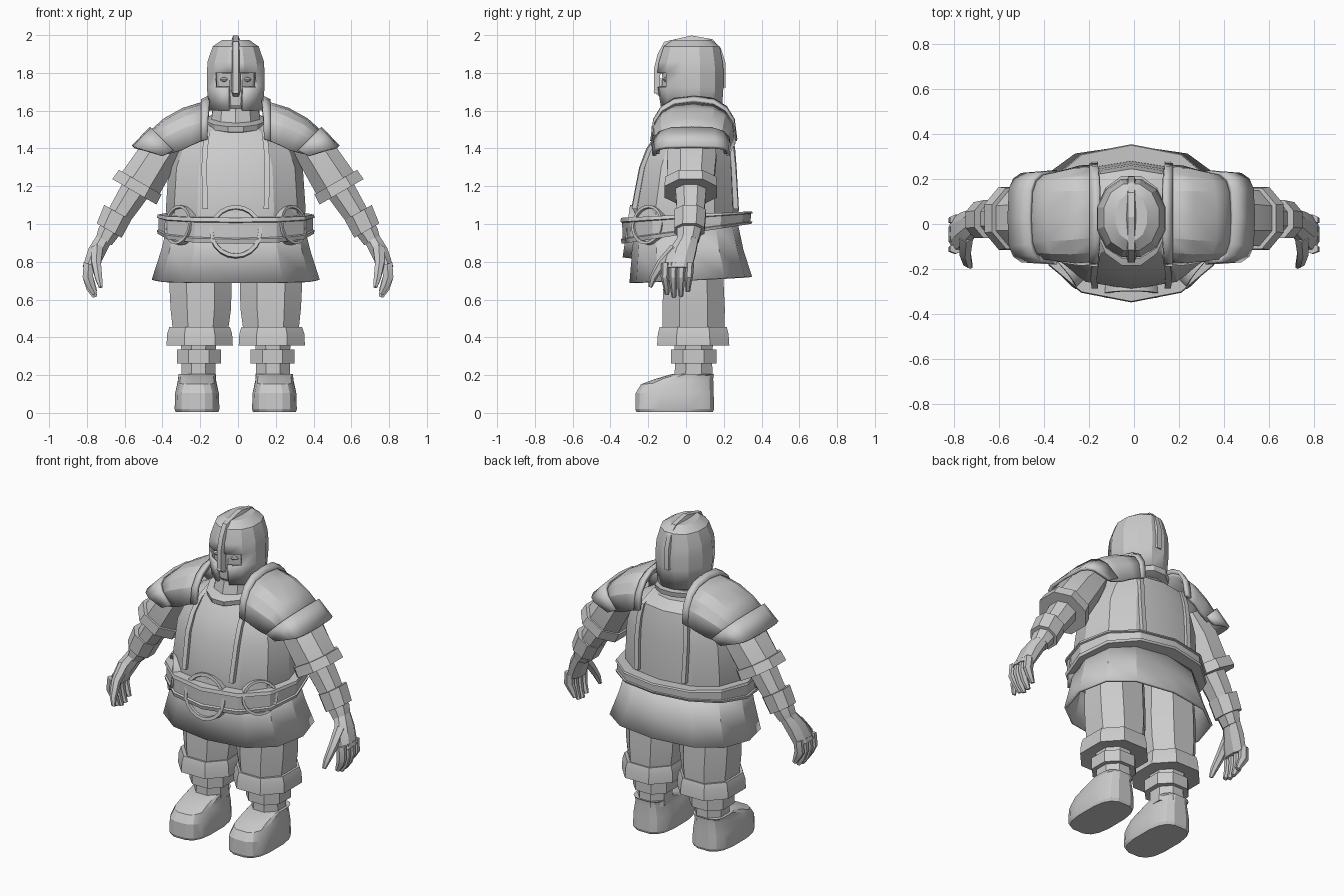
import bpy, bmesh
from math import sin, cos, pi, radians
from mathutils import Vector, Matrix

if "Cube" in bpy.data.objects:
    bpy.data.objects.remove(bpy.data.objects["Cube"])


def finish(ob, mirror=False, thick=0):
    if thick:
        m = ob.modifiers.new("thickness", 'SOLIDIFY')
        m.thickness, m.offset = thick, -1
    if mirror:
        ob.modifiers.new("mirror", 'MIRROR')
    return ob


def power(t, e):
    return abs(t) ** (2 / e) * (1 if t > 0 else -1)


def ring(c, rx, ry, n=8, e=2.0, tilt=0, pitch=0, phase=0.5):
    """Superellipse outline round c; tilt turns it about y, pitch about x."""
    M = Matrix.Rotation(radians(tilt), 3, 'Y') @ Matrix.Rotation(radians(pitch), 3, 'X')
    angles = [2 * pi * (i + phase) / n for i in range(n)]
    return [Vector(c) + M @ Vector((power(cos(a), e) * rx, power(sin(a), e) * ry, 0))
            for a in angles]


def loft(name, rings, caps=True, closed=True, mirror=False, thick=0, drop=None):
    bm = bmesh.new()
    rows = [[bm.verts.new(p) for p in r] for r in rings]
    n = len(rows[0])
    for a, b in zip(rows, rows[1:]):
        for i in range(n if closed else n - 1):
            j = (i + 1) % n
            bm.faces.new((a[i], a[j], b[j], b[i]))
    if caps is True:
        bm.faces.new(rows[0])
    if caps is True or caps == 'last':
        bm.faces.new(rows[-1])
    bmesh.ops.recalc_face_normals(bm, faces=bm.faces)
    if drop:
        bmesh.ops.delete(bm, geom=[f for f in bm.faces if drop(f.calc_center_median())],
                         context='FACES')
    me = bpy.data.meshes.new(name)
    bm.to_mesh(me)
    bm.free()
    ob = bpy.data.objects.new(name, me)
    bpy.context.collection.objects.link(ob)
    return finish(ob, mirror, thick)


# Torso: z, half width, centre y, half depth
BODY = [(0.92, .35, .0, .27), (1.08, .37, -.005, .285), (1.3, .355, .01, .258),
        (1.4, .315, .025, .235), (1.48, .26, .045, .2), (1.53, .15, .035, .155)]
loft("breastplate", [ring((0, cy, z), rx, ry, 12, 2.3, phase=0) for z, rx, cy, ry in BODY])

# Raised edging on the chest and back plates
for side, label in ((-1, "front"), (1, "back")):
    rows = []
    for (z, rx, cy, ry), x in zip(BODY[1:], (.16, .165, .16, .15, .14)):
        y = cy + side * ry * max(1 - (x / rx) ** 2.3, .1) ** (1 / 2.3)
        rows.append([(x - .012, y - .016, z), (x + .016, y - .016, z),
                     (x + .016, y + .016, z), (x - .012, y + .016, z)])
    loft(label + "_plate_edging", rows, mirror=True)

# Neck guard and collar
loft("neck_guard", [ring((0, .025, z), rx, ry, 10, pitch=8) for z, rx, ry in
                    ((1.53, .14, .17), (1.63, .125, .145))])
loft("collar", [ring((0, .015, 1.55 + dz), .152 + g, .2 + g, 12, pitch=11)
                for dz, g in ((-.035, -.03), (-.026, .004), (.004, .01), (.014, -.03))])

# Skirt and belt
loft("skirt", [ring((0, 0, 1.0), .36, .275, 12, 2.4, phase=0),
               ring((0, .01, .86), .395, .295, 12, 2.4, phase=0),
               ring((0, .025, .705), .445, .325, 12, 2.4, pitch=3, phase=0)],
     caps=False, thick=.015)
loft("belt", [ring((0, .003, 1.0 + dz), .418 - g, .352 - g, 12, 2.2,
                   pitch=5.75 - 58 * dz, phase=0)
              for dz, g in ((-.052, .08), (-.052, .005), (-.034, 0), (-.03, .01),
                            (.03, .01), (.034, 0), (.05, .005), (.05, .08))])


def buckle(name, loc, r, turn, mirror=False):
    rot = Matrix.Translation(loc) @ Matrix.Rotation(radians(turn), 4, 'Z') @ \
        Matrix.Rotation(radians(82), 4, 'X')
    rows = [[rot @ Vector((r * k * cos(2 * pi * i / 20), r * k * sin(2 * pi * i / 20), h))
             for i in range(20)]
            for k, h in ((.02, 0), (.84, 0), (.86, .016), (1, .016), (1, -.03))]
    loft(name, rows, mirror=mirror)


buckle("belt_buckle", (0, -.3, .96), .14, 0)
buckle("side_buckle", (.298, -.198, .995), .105, 50, True)


# Shoulder guards: arches swept outward along the shoulder
def arch(apex, foot, y0, y1, e=2.5, n=8):
    pts = []
    for i in range(n + 1):
        a = pi * i / n
        s = power(max(sin(a), 0), e)
        x, z = [f + (t - f) * s for t, f in zip(apex, foot)]
        pts.append(Vector((x, (y0 + y1) / 2 + (y1 - y0) / 2 * power(cos(a), e), z)))
    return pts


loft("shoulder_guard", [arch((.15, 1.655), (.16, 1.45), -.18, .265, 2.5),
                        arch((.28, 1.615), (.23, 1.42), -.185, .26, 2.7),
                        arch((.38, 1.56), (.29, 1.39), -.175, .24, 3),
                        arch((.475, 1.475), (.36, 1.37), -.16, .22, 3.4)],
     caps=False, closed=False, mirror=True, thick=.02)
loft("shoulder_inner_rim", [arch((.145, 1.68), (.15, 1.45), -.188, .272),
                            arch((.185, 1.66), (.185, 1.44), -.19, .27)],
     caps=False, closed=False, mirror=True, thick=.02)
loft("shoulder_flange", [arch((.455, 1.515), (.33, 1.39), -.18, .24, 3.4),
                         arch((.55, 1.415), (.39, 1.36), -.178, .235, 4)],
     caps=False, closed=False, mirror=True, thick=.02)

# Arms, all tilted along the same line
T = -30


def arm(name, stations, n=8, e=2.2):
    loft(name, [ring((x, y, z), rx, ry, n, e, tilt=T) for x, y, z, rx, ry in stations],
         mirror=True)


arm("arm_sleeve", [(.34, .03, 1.46, .08, .12), (.43, .03, 1.35, .115, .14),
                   (.525, .025, 1.2, .125, .13)])
arm("arm_sleeve_cuff", [(.518, .025, 1.222, .1, .1), (.518, .025, 1.222, .14, .145),
                        (.548, .025, 1.17, .145, .15), (.548, .025, 1.17, .08, .08)])
arm("arm_forearm", [(.53, .025, 1.2, .085, .09), (.6, .025, 1.09, .075, .08),
                    (.69, .015, .95, .06, .068), (.71, .01, .91, .05, .06)])
arm("arm_bracer", [(.637, .022, 1.06, .06, .06), (.637, .022, 1.06, .088, .09),
                   (.682, .018, .965, .082, .085), (.682, .018, .965, .05, .05)])

# Hands
loft("arm_palm", [ring((.71, .01, .92), .046, .06, 8, tilt=T),
                  ring((.75, -.02, .85), .05, .078, 8, tilt=T),
                  ring((.785, -.045, .765), .042, .083, 8, tilt=-10)], mirror=True)
for k in range(4):
    y = .02 - .043 * k
    drop = (.03, .005, 0, .015)[k]
    loft("arm_finger", [ring((.79, y, .79), .032, .023, 6, tilt=-15),
                        ring((.795, y - .004, .72), .032, .021, 6, tilt=5),
                        ring((.78, y - .008 + .004 * k, .66 + drop), .026, .018, 6, tilt=20),
                        ring((.757, y - .01 + .006 * k, .613 + drop), .014, .012, 6, tilt=20)],
         mirror=True)
loft("arm_thumb", [ring((.745, -.055, .87), .035, .032, 6, pitch=-40),
                   ring((.75, -.13, .79), .028, .027, 6, pitch=-40),
                   ring((.738, -.175, .715), .022, .02, 6, pitch=-20),
                   ring((.727, -.19, .665), .012, .01, 6, pitch=-20)], mirror=True)

# Legs
loft("trouser_leg", [ring((x, .04, z), rx, ry, 8, 2.2) for x, z, rx, ry in
                     ((.185, .95, .165, .16), (.187, .7, .178, .17), (.185, .55, .172, .178),
                      (.187, .42, .155, .175))], mirror=True)
loft("trouser_cuff", [ring((.191, .038, z), rx, ry, 8, 2.3) for z, rx, ry in
                      ((.45, .14, .15), (.455, .172, .19), (.42, .184, .2),
                       (.358, .188, .205), (.368, .11, .12))], mirror=True)
loft("shin", [ring((.197, .04, z), r, r + .01, 8) for z, r in
              ((.4, .105), (.3, .095), (.17, .1))], mirror=True)
loft("ankle_band", [ring((.195, .04, z), r, r + .005, 8, 2.3) for z, r in
                    ((.335, .08), (.335, .124), (.262, .124), (.262, .08))], mirror=True)

# Boots
loft("boot", [ring((.205, y, z), rx, ry, 16, e, pitch=p) for y, z, rx, ry, e, p in
              ((-.06, .004, .115, .205, 3, 0), (-.06, .02, .12, .211, 3.2, 0),
               (-.06, .105, .117, .209, 3.2, 0), (-.047, .165, .103, .194, 3, 4),
               (-.01, .19, .1, .158, 3, 4), (.04, .207, .1, .11, 3, 0))], mirror=True)

# Helmet with eye openings and mouth slit
loft("helmet", [ring((0, cy, z), rx, ry, 12, 2.1) for z, cy, rx, ry in
                ((1.6, .03, .146, .165), (1.725, .024, .158, .18), (1.8, .024, .158, .182),
                 (1.86, .025, .154, .174), (1.94, .03, .126, .153), (1.975, .03, .072, .105))],
     caps='last', thick=.018,
     drop=lambda c: c.y < -.05 and ((1.73 < c.z < 1.8 and abs(c.x) < .1) or
                                    (c.z < 1.7 and abs(c.x) < .02)))
crest = [(-.17, 1.69), (-.17, 1.82), (-.15, 1.9), (-.115, 1.965), (.03, 1.998),
         (.14, 1.978), (.185, 1.93), (.21, 1.85), (.21, 1.72)]
rows = []
for y, z in crest:
    d = (Vector((0, .02, 1.78)) - Vector((0, y, z))).normalized() * .035
    rows.append([Vector((s, y, z)) + k * d for s, k in
                 ((-.026, 1), (-.014, 0), (.014, 0), (.026, 1))])
loft("helmet_crest", rows)

# Face
loft("head", [ring((0, .02, z), rx, ry, 12) for z, rx, ry in
              ((1.58, .07, .11), (1.63, .1, .15), (1.72, .125, .155), (1.77, .128, .15),
               (1.82, .128, .155), (1.92, .09, .11))])
loft("nose", [[(-w, -.11, z), (-w * .6, y, z), (w * .6, y, z), (w, -.11, z)]
              for z, w, y in ((1.77, .012, -.14), (1.7, .026, -.172), (1.675, .02, -.14))])
for s in (-1, 1):
    loft("eye", [ring((s * .06, -.105, 1.765 + .012 * h), .026 * r, .018 * r, 8)
                 for h, r in ((-1, .2), (-.6, .8), (0, 1), (.6, .8), (1, .2))])

# Body sits slightly off centre between the arms; smooth shading with sharp edges kept
for ob in bpy.data.objects:
    if not ob.name.startswith("arm_"):
        ob.location.x = -.012
bpy.ops.object.select_all(action='SELECT')
bpy.context.view_layer.objects.active = bpy.context.selected_objects[0]
bpy.ops.object.shade_smooth_by_angle(angle=radians(22))
